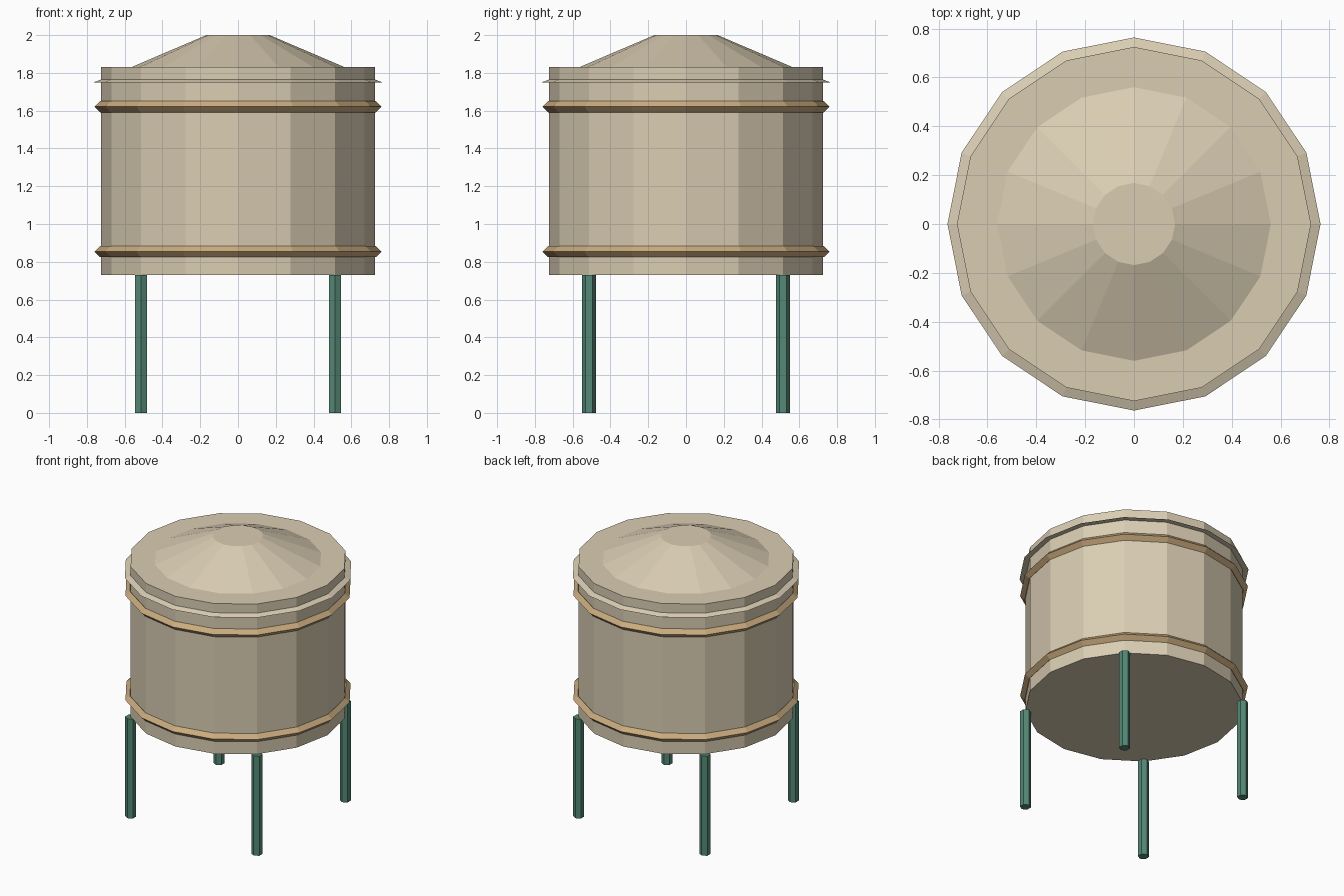
import bpy
import bmesh
import math
from mathutils import Matrix

SIDES = 16
BODY_R = 0.725
BODY_BOTTOM, BODY_TOP = 0.73, 1.832

cube = bpy.data.objects.get("Cube")
if cube:
    bpy.data.objects.remove(cube, do_unlink=True)


def material(name, rgb):
    mat = bpy.data.materials.new(name)
    mat.use_nodes = True
    color = (*rgb, 1.0)
    mat.diffuse_color = color
    mat.node_tree.nodes["Principled BSDF"].inputs["Base Color"].default_value = color
    return mat


def lathe(name, profile, mat, sides=SIDES, closed=False, center=(0, 0), turn=0.0):
    """Flat-sided solid of revolution from (radius, height) points, lowest first."""
    bm = bmesh.new()
    rings = []
    for r, z in profile:
        angles = [turn + math.tau * i / sides for i in range(sides)]
        rings.append([bm.verts.new((r * math.cos(a), r * math.sin(a), z)) for a in angles])
    pairs = list(zip(rings, rings[1:]))
    if closed:
        pairs.append((rings[-1], rings[0]))
    else:
        bm.faces.new(rings[0][::-1])
        bm.faces.new(rings[-1])
    for low, high in pairs:
        for i in range(sides):
            j = (i + 1) % sides
            bm.faces.new((low[i], low[j], high[j], high[i]))
    bmesh.ops.recalc_face_normals(bm, faces=bm.faces)
    mesh = bpy.data.meshes.new(name)
    bm.to_mesh(mesh)
    bm.free()
    mesh.materials.append(mat)
    obj = bpy.data.objects.new(name, mesh)
    obj.matrix_world = Matrix.Translation((*center, 0))
    bpy.context.collection.objects.link(obj)
    return obj


tan = material("tank_tan", (0.70, 0.61, 0.45))
brown = material("band_brown", (0.59, 0.41, 0.21))
green = material("leg_green", (0.09, 0.25, 0.18))

# Tank drum and shallow conical roof
lathe("tank_body", [(BODY_R, BODY_BOTTOM), (BODY_R, BODY_TOP)], tan)
lathe("roof_cone", [(0.565, BODY_TOP - 0.002), (0.168, 2.0)], tan)

# Thin sloped lip around the lid
lathe("lid_lip", [(0.764, 1.75), (0.72, 1.767)], tan)

# Diamond-section hoops
for name, z in (("lower_band", 0.854), ("upper_band", 1.621)):
    r, t = 0.73, 0.03
    lathe(name, [(r, z - t), (r + t, z), (r, z + t), (r - t, z)], brown, closed=True)

# Four hexagonal legs under the drum's corners
offset = BODY_R * math.sqrt(0.5)
for depth, sy in (("front", -1), ("back", 1)):
    for side, sx in (("right", -1), ("left", 1)):
        lathe(f"{depth}_{side}_leg", [(0.037, 0), (0.037, BODY_BOTTOM)], green,
              sides=6, center=(sx * offset, sy * offset), turn=math.pi / 2)
